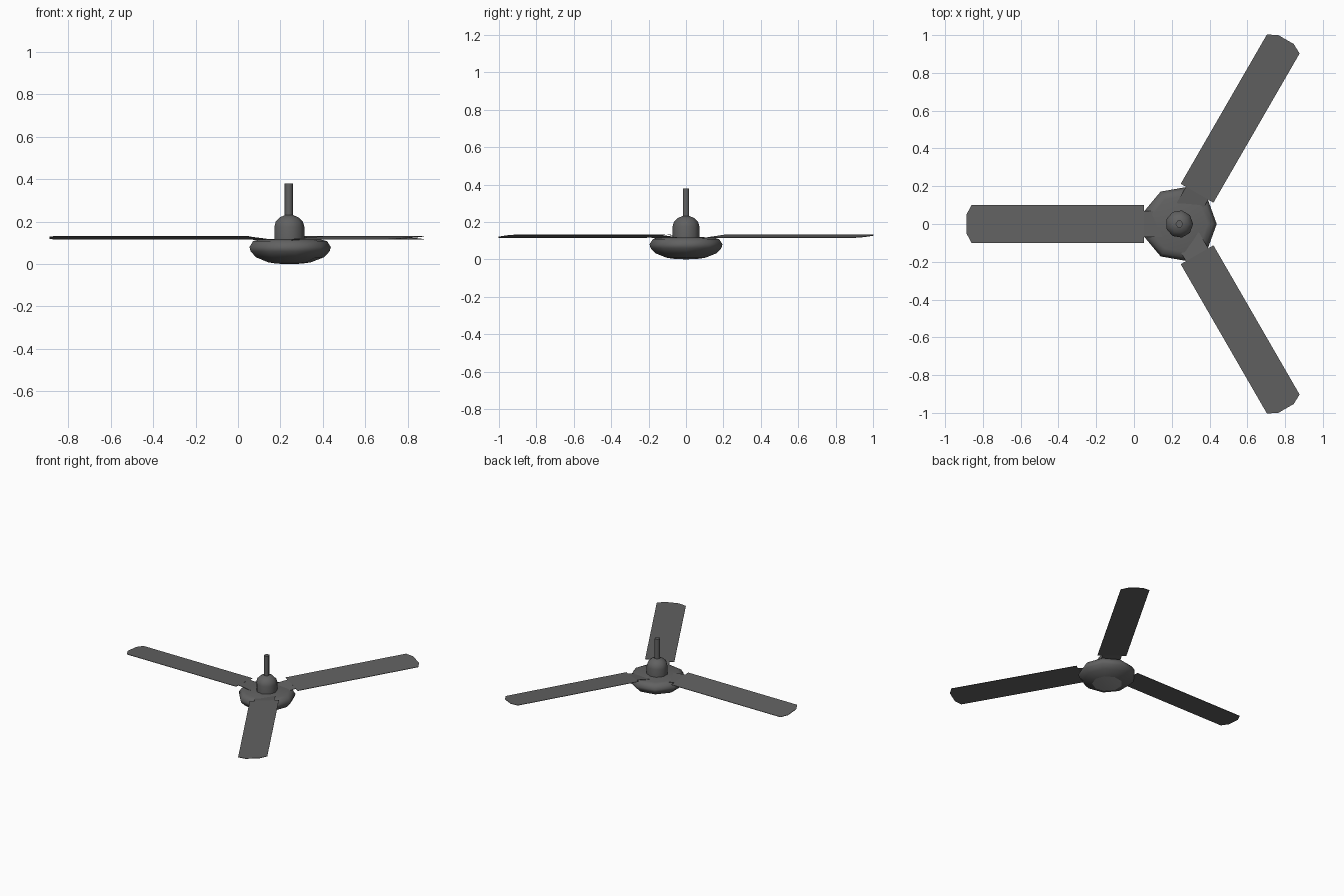
import bpy, bmesh, math
from mathutils import Matrix

if "Cube" in bpy.data.objects:
    bpy.data.objects.remove(bpy.data.objects["Cube"])

HUB_X = 0.24   # fan axis


def flat_colour(name, value):
    mat = bpy.data.materials.new(name)
    mat.diffuse_color = (value, value, value, 1)
    mat.use_nodes = True
    mat.node_tree.nodes["Principled BSDF"].inputs["Base Color"].default_value = mat.diffuse_color
    return mat


metal = flat_colour("dark_grey", 0.12)
lens = flat_colour("light_grey", 0.32)


def finish(name, bm, smooth=0, mat=metal):
    bmesh.ops.recalc_face_normals(bm, faces=bm.faces)
    mesh = bpy.data.meshes.new(name)
    bm.to_mesh(mesh)
    bm.free()
    mesh.materials.append(mat)
    ob = bpy.data.objects.new(name, mesh)
    bpy.context.collection.objects.link(ob)
    if smooth:
        bpy.ops.object.select_all(action='DESELECT')
        ob.select_set(True)
        bpy.context.view_layer.objects.active = ob
        bpy.ops.object.shade_smooth_by_angle(angle=math.radians(smooth))
    return ob


def lathe(name, profile, sides, smooth, mat=metal):
    """Turn an (r, z) profile around the fan axis; r = 0 makes a single pole."""
    bm = bmesh.new()
    rings = []
    for r, z in profile:
        count = sides if r > 0 else 1
        rings.append([bm.verts.new((HUB_X + r * math.cos(math.tau * i / sides),
                                    r * math.sin(math.tau * i / sides), z))
                      for i in range(count)])
    for a, b in zip(rings, rings[1:]):
        for i in range(sides):
            j = (i + 1) % sides
            quad = [a[i % len(a)], a[j % len(a)], b[j % len(b)], b[i % len(b)]]
            bm.faces.new(list(dict.fromkeys(quad)))
    return finish(name, bm, smooth, mat)


def plate(name, outline, angle, thickness=0.003):
    """Thin plate from (radius, sideways, z) points, turned to a blade angle."""
    bm = bmesh.new()
    low = [bm.verts.new((r, s, z - thickness / 2)) for r, s, z in outline]
    top = [bm.verts.new((r, s, z + thickness / 2)) for r, s, z in outline]
    bm.faces.new(low[::-1])
    bm.faces.new(top)
    for i in range(len(low)):
        j = (i + 1) % len(low)
        bm.faces.new((low[i], low[j], top[j], top[i]))
    turn = Matrix.Translation((HUB_X, 0, 0)) @ Matrix.Rotation(math.radians(angle), 4, 'Z')
    bmesh.ops.transform(bm, matrix=turn, verts=bm.verts)
    return finish(name, bm)


# Motor housing, bottom lens, canopy dome and hanging rod
lathe("motor_housing", [(0.103, 0.008), (0.165, 0.032), (0.192, 0.06),
                        (0.198, 0.08), (0.18, 0.108), (0.15, 0.116), (0, 0.12)], 9, 50)
lathe("bottom_lens", [(0, 0), (0.06, 0.002), (0.103, 0.008)], 9, 50, lens)
lathe("motor_dome", [(0.073, 0.11), (0.073, 0.175), (0.066, 0.2),
                     (0.046, 0.22), (0.018, 0.232), (0, 0.232)], 9, 50)
lathe("hanging_rod", [(0.02, 0.22), (0.02, 0.38), (0, 0.38)], 6, 61)


# Three pitched blades with sloping brackets
def pitched(r, s):
    return (r, s, 0.124 + 0.075 * s)


blade = [pitched(r, s) for r, s in [(0.188, -0.1), (1.1, -0.1), (1.128, -0.048),
                                    (1.128, 0.048), (1.1, 0.1), (0.188, 0.1)]]
bracket = [(0.09, -0.068, 0.106), pitched(0.19, -0.068),
           pitched(0.19, 0.068), (0.09, 0.068, 0.116)]
for n, angle in enumerate((180, 60, -60), 1):
    plate(f"blade_{n}", blade, angle)
    plate(f"blade_bracket_{n}", bracket, angle)
